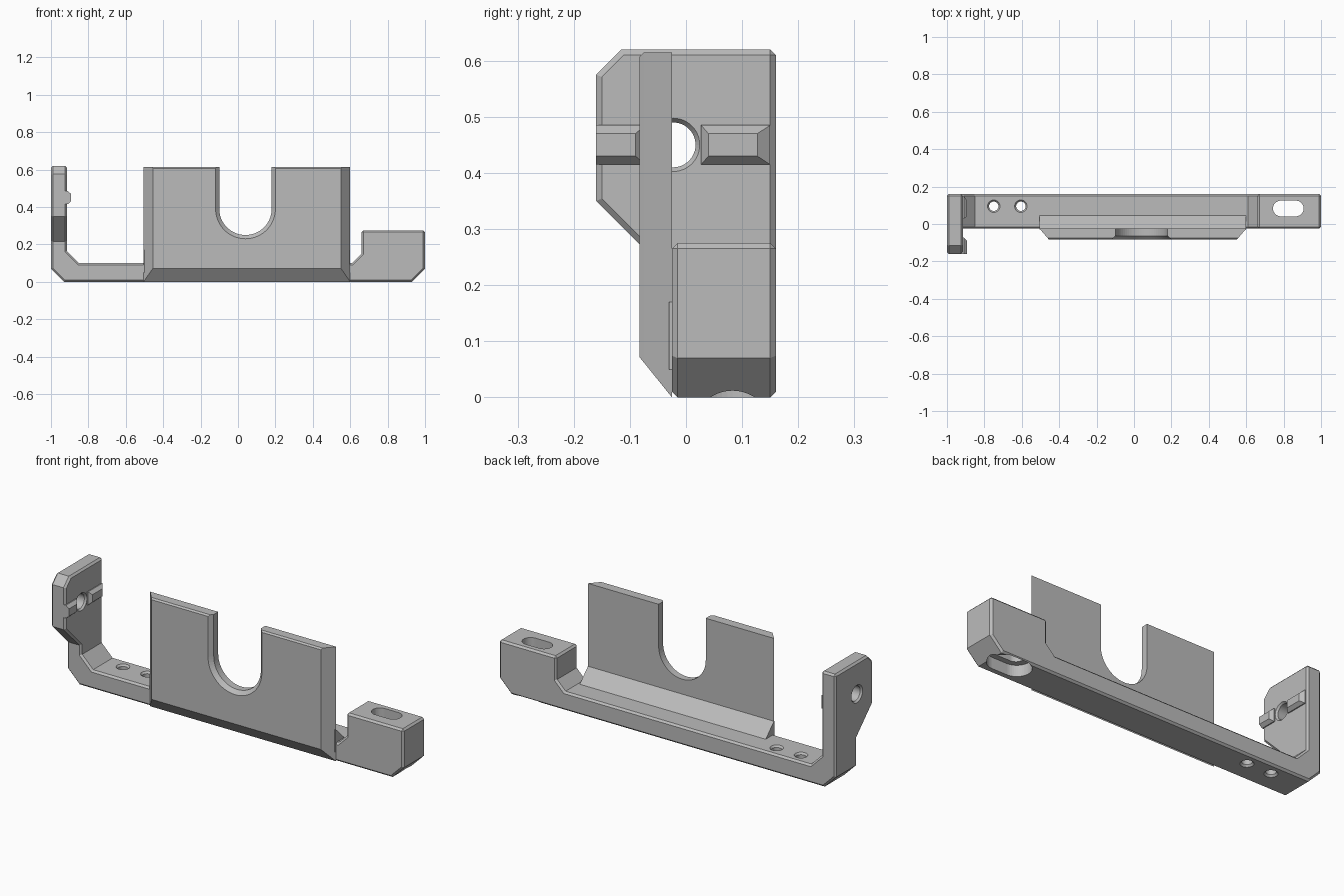
import bpy
import bmesh
import math

cube = bpy.data.objects.get("Cube")
if cube:
    bpy.data.objects.remove(cube, do_unlink=True)

grey = bpy.data.materials.new("plain grey")
grey.use_nodes = True
GREY = (0.5, 0.5, 0.5, 1)
grey.diffuse_color = GREY
grey.node_tree.nodes["Principled BSDF"].inputs["Base Color"].default_value = GREY

AXES = {
    "x": lambda d, u, v: (d, u, v),
    "y": lambda d, u, v: (u, d, v),
    "z": lambda d, u, v: (u, v, d),
}


def loft(name, axis, layers):
    """Solid through matching 2D outlines, each placed at a depth on an axis."""
    bm = bmesh.new()
    rings = [[bm.verts.new(AXES[axis](d, u, v)) for u, v in pts] for d, pts in layers]
    for a, b in zip(rings, rings[1:]):
        for i in range(len(a)):
            j = (i + 1) % len(a)
            bm.faces.new((a[i], a[j], b[j], b[i]))
    bm.faces.new(rings[0])
    bm.faces.new(rings[-1])
    bmesh.ops.recalc_face_normals(bm, faces=bm.faces)
    mesh = bpy.data.meshes.new(name)
    bm.to_mesh(mesh)
    bm.free()
    mesh.materials.append(grey)
    obj = bpy.data.objects.new(name, mesh)
    bpy.context.collection.objects.link(obj)
    return obj


def prism(name, axis, start, end, pts):
    return loft(name, axis, [(start, pts), (end, pts)])


def rect(u0, u1, v0, v1):
    return [(u0, v0), (u1, v0), (u1, v1), (u0, v1)]


def stadium(u, v, r, half=0.0, n=24):
    """Circle, or a slot stretched along u by half on each side."""
    pts = []
    for side in (1, -1):
        for i in range(n + (1 if half else 0)):
            a = math.pi * (i / n - 0.5) + (0 if side > 0 else math.pi)
            pts.append((u + side * half + r * math.cos(a), v + r * math.sin(a)))
    return pts


def apply(obj, mod):
    bpy.context.view_layer.objects.active = obj
    bpy.ops.object.modifier_apply(modifier=mod.name)


def chamfer(obj, width=0.01):
    mod = obj.modifiers.new("chamfer", "BEVEL")
    mod.width = width
    mod.segments = 1
    mod.limit_method = "ANGLE"
    mod.angle_limit = math.radians(60)
    apply(obj, mod)


def cut(obj, cutter):
    mod = obj.modifiers.new("cut", "BOOLEAN")
    mod.operation = "DIFFERENCE"
    mod.solver = "EXACT"
    mod.object = cutter
    apply(obj, mod)
    bpy.data.objects.remove(cutter, do_unlink=True)


# Base rail with the raised end block and the foot of the arm
base = prism("base_rail", "y", -0.025, 0.16, [
    (-1, 0.07), (-0.93, 0), (0.93, 0), (1, 0.07), (1, 0.275), (0.66, 0.275),
    (0.66, 0.15), (0.61, 0.1), (-0.85, 0.1), (-0.915, 0.165), (-0.915, 0.21), (-1, 0.21)])
chamfer(base)

# Countersunk screw holes through the rail
for x in (-0.75, -0.605):
    wide, narrow = stadium(x, 0.095, 0.035), stadium(x, 0.095, 0.025)
    cut(base, loft("screw_cutter", "z", [
        (-0.002, wide), (0.01, narrow), (0.09, narrow), (0.102, wide)]))

# Long slot in the end block, with a wider recess below
cut(base, prism("slot_cutter", "z", -0.1, 0.4, stadium(0.825, 0.083, 0.042, 0.04)))
cut(base, prism("recess_cutter", "z", -0.1, 0.06, stadium(0.825, 0.083, 0.072, 0.045)))

# Upright arm with a round hole
arm = prism("end_arm", "x", -1, -0.915, [
    (-0.025, 0.12), (0.16, 0.12), (0.16, 0.62), (-0.115, 0.62),
    (-0.16, 0.575), (-0.16, 0.35), (-0.025, 0.215)])
chamfer(arm)
wide, narrow = stadium(-0.023, 0.45, 0.049), stadium(-0.023, 0.45, 0.04)
cut(arm, loft("arm_hole_cutter", "x", [
    (-1.002, wide), (-0.99, narrow), (-0.925, narrow), (-0.913, wide)]))

# Ribs on the inner face of the arm, either side of the hole
for name, outer, inner in (("front_rib", (-0.16, -0.073), (-0.16, -0.09)),
                           ("back_rib", (0.027, 0.15), (0.04, 0.127))):
    foot = rect(*outer, 0.415, 0.485)
    loft(name, "x", [(-0.93, foot), (-0.91, foot), (-0.893, rect(*inner, 0.43, 0.47))])

# Front wall with sloped sides and bottom
wall = loft("front_wall", "y", [
    (-0.083, rect(-0.455, 0.55, 0.072, 0.607)),
    (-0.075, rect(-0.462, 0.557, 0.062, 0.615)),
    (-0.025, rect(-0.505, 0.6, 0, 0.615))])


def u_shape(r):
    arc = [(0.04 + r * math.cos(a), 0.39 + r * math.sin(a))
           for a in (math.pi * (1 + i / 32) for i in range(33))]
    return [(0.04 - r, 0.8)] + arc + [(0.04 + r, 0.8)]


# U-shaped opening with a chamfered front edge
cut(wall, loft("opening_cutter", "y", [
    (-0.093, u_shape(0.17)), (-0.063, u_shape(0.14)), (0.1, u_shape(0.14))]))

# Sloped fillet between the wall and the rail
prism("wall_fillet", "x", -0.505, 0.6, [
    (-0.03, 0.05), (0.045, 0.05), (0.045, 0.1), (-0.025, 0.17), (-0.03, 0.17)])
